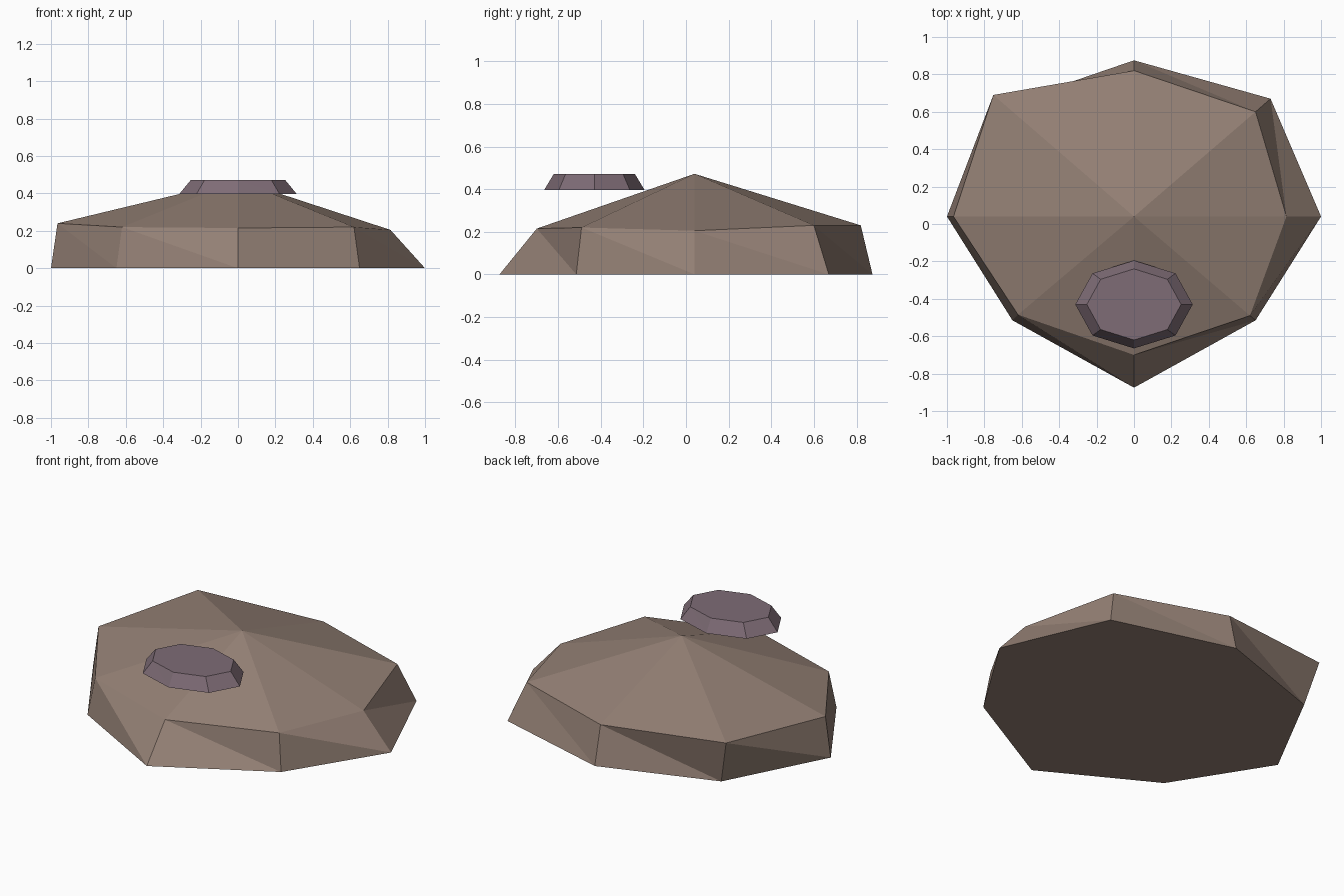
import bpy, bmesh
from math import sin, cos, radians

if "Cube" in bpy.data.objects:
    bpy.data.objects.remove(bpy.data.objects["Cube"])


def material(name, rgb):
    mat = bpy.data.materials.new(name)
    mat.diffuse_color = (*rgb, 1)
    mat.use_nodes = True
    mat.node_tree.nodes["Principled BSDF"].inputs["Base Color"].default_value = mat.diffuse_color
    return mat


def fan_solid(name, lower, upper, base, apex, mat):
    """Two joined rings, closed by triangle fans to a base and an apex point."""
    bm = bmesh.new()
    lo = [bm.verts.new(p) for p in lower]
    up = [bm.verts.new(p) for p in upper]
    b, a = bm.verts.new(base), bm.verts.new(apex)
    n = len(lo)
    for i in range(n):
        j = (i + 1) % n
        bm.faces.new((lo[i], lo[j], up[i]))
        bm.faces.new((up[i], lo[j], up[j]))
        bm.faces.new((up[i], up[j], a))
        bm.faces.new((lo[j], lo[i], b))
    bmesh.ops.recalc_face_normals(bm, faces=bm.faces)
    mesh = bpy.data.meshes.new(name)
    bm.to_mesh(mesh)
    bm.free()
    mesh.materials.append(mat)
    obj = bpy.data.objects.new(name, mesh)
    bpy.context.collection.objects.link(obj)
    return obj


def ellipse(rx, ry, cy, z, n=8):
    return [(rx * cos(radians(360 * i / n)), cy + ry * sin(radians(360 * i / n)), z)
            for i in range(n)]


# irregular boulder: footprint and shoulder rings, counter-clockwise from +x
foot = [(1.0, .04), (.73, .67), (0, .875), (-.685, .64),
        (-1.0, .04), (-.65, -.515), (0, -.875), (.65, -.515)]
shoulder = [(.815, .04, .205), (.65, .60, .23), (0, .82, .23), (-.752, .69, .27),
            (-.965, .04, .24), (-.62, -.485, .22), (0, -.70, .215), (.62, -.49, .22)]
fan_solid("boulder", [(x, y, 0) for x, y in foot], shoulder,
          (0, .04, 0), (0, .04, .472), material("brown_stone", (.30, .22, .18)))

# small flat stone on the front slope
fan_solid("flat_stone", ellipse(.314, .235, -.43, .397), ellipse(.252, .19, -.43, .472),
          (0, -.43, .397), (0, -.43, .472), material("mauve_stone", (.21, .15, .18)))
